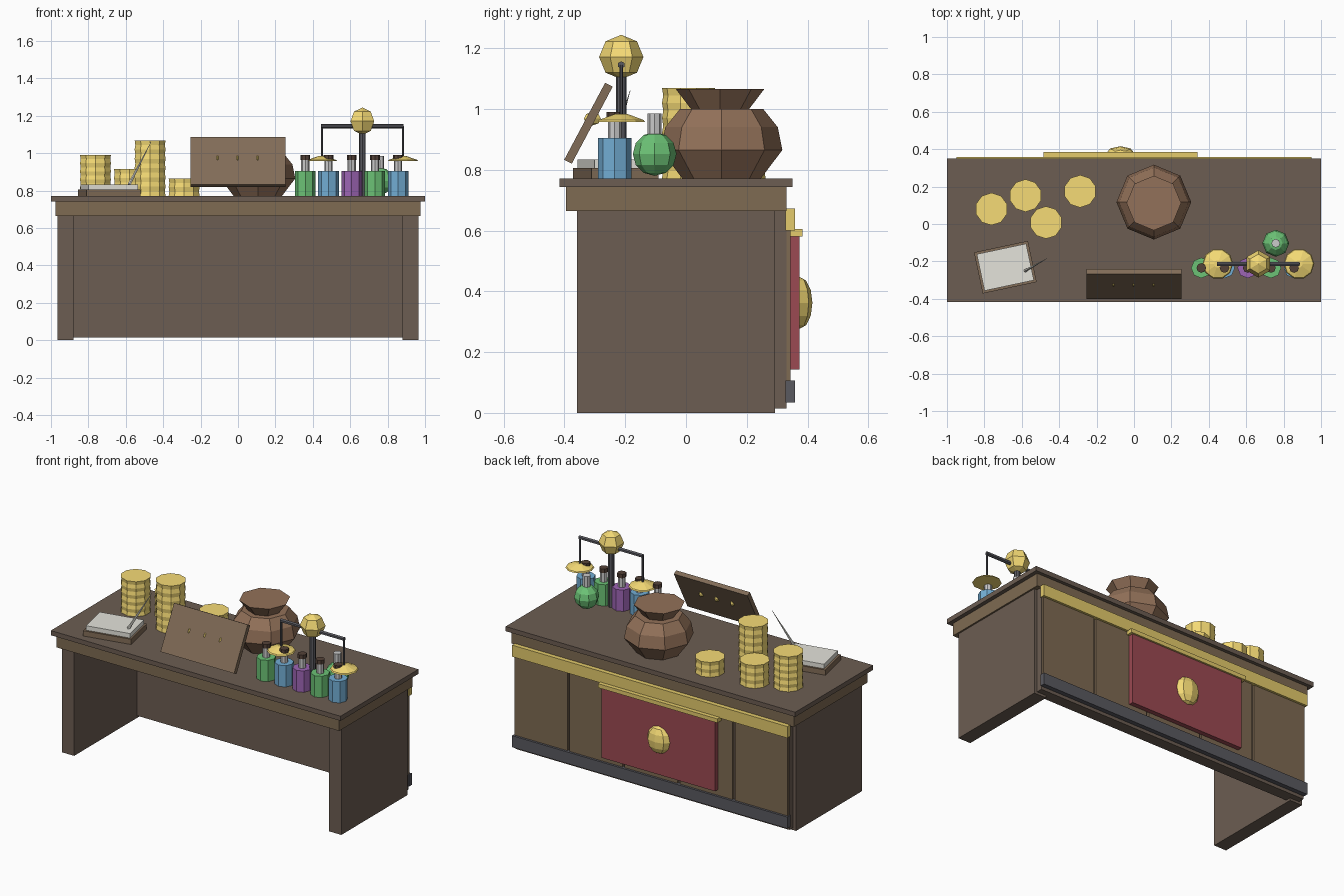
import bpy, bmesh, math
from mathutils import Vector, Matrix

if "Cube" in bpy.data.objects:
    bpy.data.objects.remove(bpy.data.objects["Cube"])

def mat(name, r, g, b):
    m = bpy.data.materials.new(name)
    m.diffuse_color = (r, g, b, 1)
    m.use_nodes = True
    m.node_tree.nodes["Principled BSDF"].inputs["Base Color"].default_value = m.diffuse_color
    return m

DARK = mat("dark_wood", .15, .11, .085)
WOOD = mat("wood", .21, .145, .085)
BOARD = mat("board_wood", .22, .15, .095)
CLAY = mat("clay", .29, .165, .10)
GOLD = mat("gold", .92, .71, .18)
TRIM = mat("trim_gold", .78, .60, .15)
IRON = mat("iron", .10, .10, .115)
RED = mat("red_cloth", .33, .068, .085)
PAPER = mat("paper", .78, .77, .71)
GLASS = mat("glass", .57, .59, .57)
CORK = mat("cork", .09, .055, .04)
GREEN = mat("green_liquid", .15, .54, .18)
BLUE = mat("blue_liquid", .17, .42, .66)
PURPLE = mat("purple_liquid", .34, .13, .46)

def finish(name, bm, m):
    bmesh.ops.recalc_face_normals(bm, faces=bm.faces)
    me = bpy.data.meshes.new(name)
    bm.to_mesh(me)
    bm.free()
    me.materials.append(m)
    ob = bpy.data.objects.new(name, me)
    bpy.context.collection.objects.link(ob)
    return ob

def box(name, x, y, z, m):
    """Box from (min, max) pairs; origin at its centre."""
    bm = bmesh.new()
    bmesh.ops.create_cube(bm, size=1)
    bmesh.ops.scale(bm, verts=bm.verts, vec=(x[1] - x[0], y[1] - y[0], z[1] - z[0]))
    ob = finish(name, bm, m)
    ob.location = (sum(x) / 2, sum(y) / 2, sum(z) / 2)
    return ob

def lathe(name, x, y, profile, n, m, turn=0.0):
    """Flat-sided turned part from (radius, z) points, capped at both ends."""
    bm = bmesh.new()
    rings = [[bm.verts.new((x + r * math.cos(turn + 2 * math.pi * i / n),
                            y + r * math.sin(turn + 2 * math.pi * i / n), z))
              for i in range(n)] for r, z in profile]
    for a, b in zip(rings, rings[1:]):
        for i in range(n):
            bm.faces.new((a[i], a[(i + 1) % n], b[(i + 1) % n], b[i]))
    bm.faces.new(rings[0])
    bm.faces.new(rings[-1])
    return finish(name, bm, m)

def rod(name, a, b, r1, r2, n, m):
    a, b = Vector(a), Vector(b)
    bm = bmesh.new()
    rot = (b - a).to_track_quat('Z', 'Y').to_matrix().to_4x4()
    bmesh.ops.create_cone(bm, cap_ends=True, segments=n, radius1=r1, radius2=r2,
                          depth=(b - a).length,
                          matrix=Matrix.Translation((a + b) / 2) @ rot)
    return finish(name, bm, m)

def ball(name, loc, scale, n, rings, m):
    bm = bmesh.new()
    bmesh.ops.create_uvsphere(bm, u_segments=n, v_segments=rings, radius=1)
    ob = finish(name, bm, m)
    ob.location, ob.scale = loc, scale
    return ob

# Counter body
TOP = .772
box("table_top", (-1, 1), (-.417, .351), (.743, TOP), DARK)
box("top_frame", (-.975, .975), (-.395, .33), (.665, .743), WOOD)
for s, side in ((-1, "left"), (1, "right")):
    box(side + "_side_panel", tuple(sorted((s * .88, s * .965))), (-.359, .293), (0, .667), DARK)
box("back_panel", (-.945, .945), (.259, .33), (.015, .667), DARK)
for i in range(5):
    x = -.95 + i * .38
    box("back_plank", (x + .008, x + .372), (.328, .344), (.04, .64), WOOD)
box("gold_band", (-.95, .95), (.328, .358), (.60, .672), TRIM)
box("kick_strip", (-.95, .95), (.328, .358), (.035, .107), IRON)

# Hanging cloth with medallion
box("cloth", (-.462, .323), (.342, .373), (.143, .582), RED)
box("cloth_rail", (-.485, .34), (.34, .384), (.58, .605), TRIM)
ball("medallion", (-.073, .374, .362), (.078, .042, .085), 8, 6, GOLD)

# Clay pot
lathe("pot_body", .106, .117,
      [(.13, TOP), (.2, .865), (.185, .94), (.137, 1.0)], 8, CLAY)
lathe("pot_neck", .106, .112, [(.092, .995), (.146, 1.066)], 8, CLAY)

# Coin stacks: ridged columns, two rings per coin
for x, y, count, top in ((-.762, .08, 5, .99), (-.58, .152, 3, .915),
                         (-.47, .008, 6, 1.069), (-.288, .175, 2, .865)):
    h = (top - TOP) / count
    prof = []
    for k in range(count):
        prof += [(.087, TOP + k * h), (.083, TOP + (k + .5) * h)]
    lathe("coin_stack", x, y, prof + [(.087, top)], 10, GOLD, math.pi / 2)

# Tilted board with studs
board = box("display_board", (-.255, .253), (-.335, -.307), (.81, 1.097), BOARD)
board.location = (-.001, -.321, .953)
board.rotation_euler.x = math.radians(-28)
for x in (-.11, -.002, .105):
    ball("board_stud", (x, -.308, .968), (.02, .028, .022), 4, 4, GOLD)

# Ledger and quill
for name, w, d, z0, z1, m in (("ledger_cover", .295, .225, TOP, .805, BOARD),
                              ("ledger_pages", .27, .20, .805, .833, PAPER)):
    b = box(name, (-w / 2, w / 2), (-d / 2, d / 2), (z0, z1), m)
    b.location.x, b.location.y = -.688, -.231
    b.rotation_euler.z = math.radians(12)
rod("quill", (-.582, -.25, .833), (-.465, -.184, 1.06), .009, .001, 6, PAPER)

# Row of bottles
for i, (m, c) in enumerate(((GREEN, "green"), (BLUE, "blue"), (PURPLE, "purple"),
                            (GREEN, "green"), (BLUE, "blue"))):
    x = .36 + i * .124
    lathe(c + "_bottle", x, -.235, [(.055, TOP), (.055, .905)], 8, m)
    lathe("bottle_neck", x, -.235, [(.022, .90), (.022, .968)], 8, GLASS)
    lathe("bottle_cork", x, -.235, [(.026, .965), (.026, .99)], 8, CORK)

# Round flask
ball("round_flask", (.758, -.103, .852), (.072, .072, .072), 8, 6, GREEN)
lathe("flask_neck", .758, -.103, [(.023, .91), (.023, .985)], 8, GLASS)

# Balance scale
SX, SY = .665, -.213
lathe("scale_post", SX, SY, [(.018, TOP), (.018, 1.13)], 8, IRON)
rod("scale_beam", (SX - .22, SY, 1.145), (SX + .22, SY, 1.145), .012, .012, 6, IRON)
ball("scale_finial", (SX, SY, 1.171), (.073, .073, .073), 6, 4, GOLD)
for s in (-1, 1):
    x = SX + s * .217
    rod("scale_hanger", (x, SY, .965), (x, SY, 1.145), .006, .006, 6, IRON)
    lathe("scale_pan", x, SY, [(.082, .957), (.077, .964), (.02, .984)], 10, GOLD)
